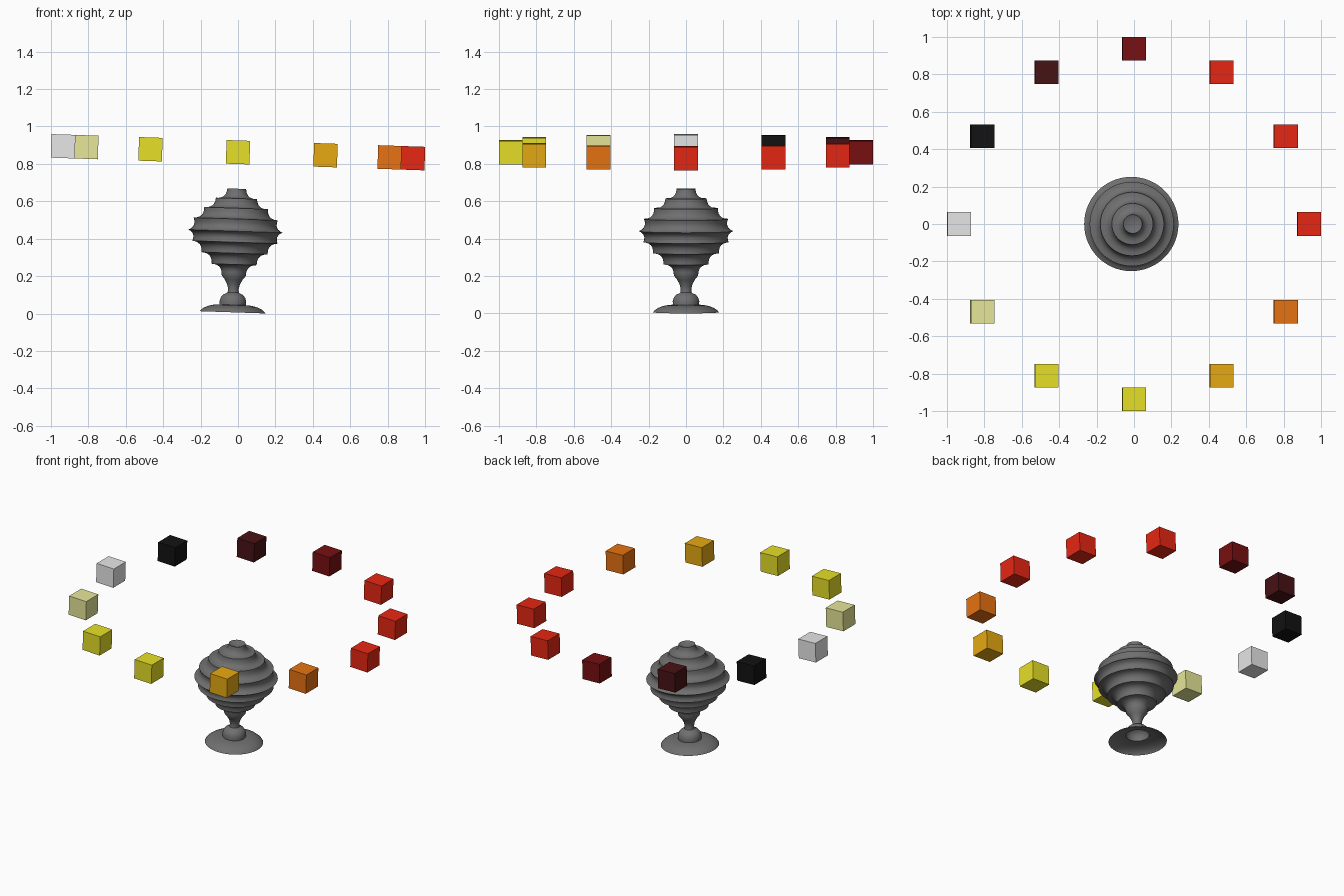
import bpy, bmesh
from math import radians, cos, sin, tau
from mathutils import Matrix, Vector

cube = bpy.data.objects.get("Cube")
if cube:
    bpy.data.objects.remove(cube, do_unlink=True)

RING_Z = 0.862      # height of the ring of blocks, and pivot of the lean
RING_R = 0.936
BLOCK = 0.126
TILT = Matrix.Translation((0, 0, RING_Z)) @ Matrix.Rotation(radians(1.95), 4, "Y")

COLOURS = {
    "white": (0.8, 0.8, 0.8), "pale_yellow": (0.8, 0.8, 0.32),
    "yellow": (0.8, 0.75, 0.02), "amber": (0.8, 0.4, 0.006),
    "orange": (0.8, 0.17, 0.006), "red": (0.8, 0.02, 0.006),
    "dark_red": (0.19, 0.005, 0.006), "maroon": (0.065, 0.006, 0.007),
    "black": (0.006, 0.006, 0.006), "grey": (0.16, 0.16, 0.16),
}


def make_material(name, rgb):
    mat = bpy.data.materials.new(name)
    mat.use_nodes = True
    mat.diffuse_color = (*rgb, 1)
    mat.node_tree.nodes["Principled BSDF"].inputs["Base Color"].default_value = (*rgb, 1)
    return mat


MATS = {name: make_material(name, rgb) for name, rgb in COLOURS.items()}


def add_object(name, bm, colour, matrix):
    mesh = bpy.data.meshes.new(name)
    bm.to_mesh(mesh)
    bm.free()
    mesh.materials.append(MATS[colour])
    obj = bpy.data.objects.new(name, mesh)
    obj.matrix_world = matrix
    bpy.context.collection.objects.link(obj)
    return obj


def scallop(a, b, depth, steps=6):
    """Concave arc from tip a down to tip b, without its first point."""
    (ra, za), (rb, zb) = a, b
    ctrl = Vector(((ra + rb) / 2 + depth * (zb - za), (za + zb) / 2 - depth * (rb - ra)))
    a, b = Vector(a), Vector(b)
    ts = [i / steps for i in range(1, steps + 1)]
    return [tuple(a * (1 - t) ** 2 + ctrl * 2 * t * (1 - t) + b * t * t) for t in ts]


# Ribbed goblet: tier tips from the mouth to the stem (radius, height)
tips = [(0.05, 0.667), (0.11, 0.615), (0.17, 0.563), (0.225, 0.505), (0.252, 0.440),
        (0.228, 0.381), (0.177, 0.322), (0.12, 0.262), (0.065, 0.203)]
profile = [(0, 0.645), tips[0]]
for upper, lower in zip(tips, tips[1:]):
    profile += scallop(upper, lower, 0.5)

# Stem, rounded knob and flared open foot
profile += [(0.047, 0.18), (0.034, 0.155), (0.028, 0.13), (0.03, 0.112), (0.037, 0.107),
            (0.053, 0.1), (0.065, 0.085), (0.071, 0.065), (0.07, 0.046),
            (0.1, 0.044), (0.13, 0.037), (0.155, 0.026), (0.17, 0.014), (0.176, 0.006)]

bm = bmesh.new()
verts = [bm.verts.new((r, 0, z - RING_Z)) for r, z in profile]
edges = [bm.edges.new(pair) for pair in zip(verts, verts[1:])]
bmesh.ops.spin(bm, geom=verts + edges, axis=(0, 0, 1), cent=(0, 0, 0),
               angle=tau, steps=56, use_duplicate=False)
bmesh.ops.remove_doubles(bm, verts=bm.verts, dist=0.0002)
bmesh.ops.recalc_face_normals(bm, faces=bm.faces)
if max(bm.faces, key=lambda f: f.calc_center_median().xy.length).normal.z < 0:
    outer = [f for f in bm.faces if f.calc_center_median().z < 0.02 - RING_Z]
    if outer and outer[0].normal.dot(outer[0].calc_center_median() * Vector((1, 1, 0))) < 0:
        bmesh.ops.reverse_faces(bm, faces=bm.faces)
goblet = add_object("goblet", bm, "grey", TILT)
bpy.ops.object.select_all(action="DESELECT")
goblet.select_set(True)
bpy.context.view_layer.objects.active = goblet
bpy.ops.object.shade_smooth_by_angle(angle=radians(40))

# Ring of floating blocks, anticlockwise from +x
ring = ["red", "red", "red", "dark_red", "maroon", "black", "white",
        "pale_yellow", "yellow", "yellow", "amber", "orange"]
for i, colour in enumerate(ring):
    a = tau * i / len(ring)
    bm = bmesh.new()
    bmesh.ops.create_cube(bm, size=BLOCK)
    place = Matrix.Translation((RING_R * cos(a), RING_R * sin(a), 0))
    add_object(f"block_{i + 1}_{colour}", bm, colour, TILT @ place)
